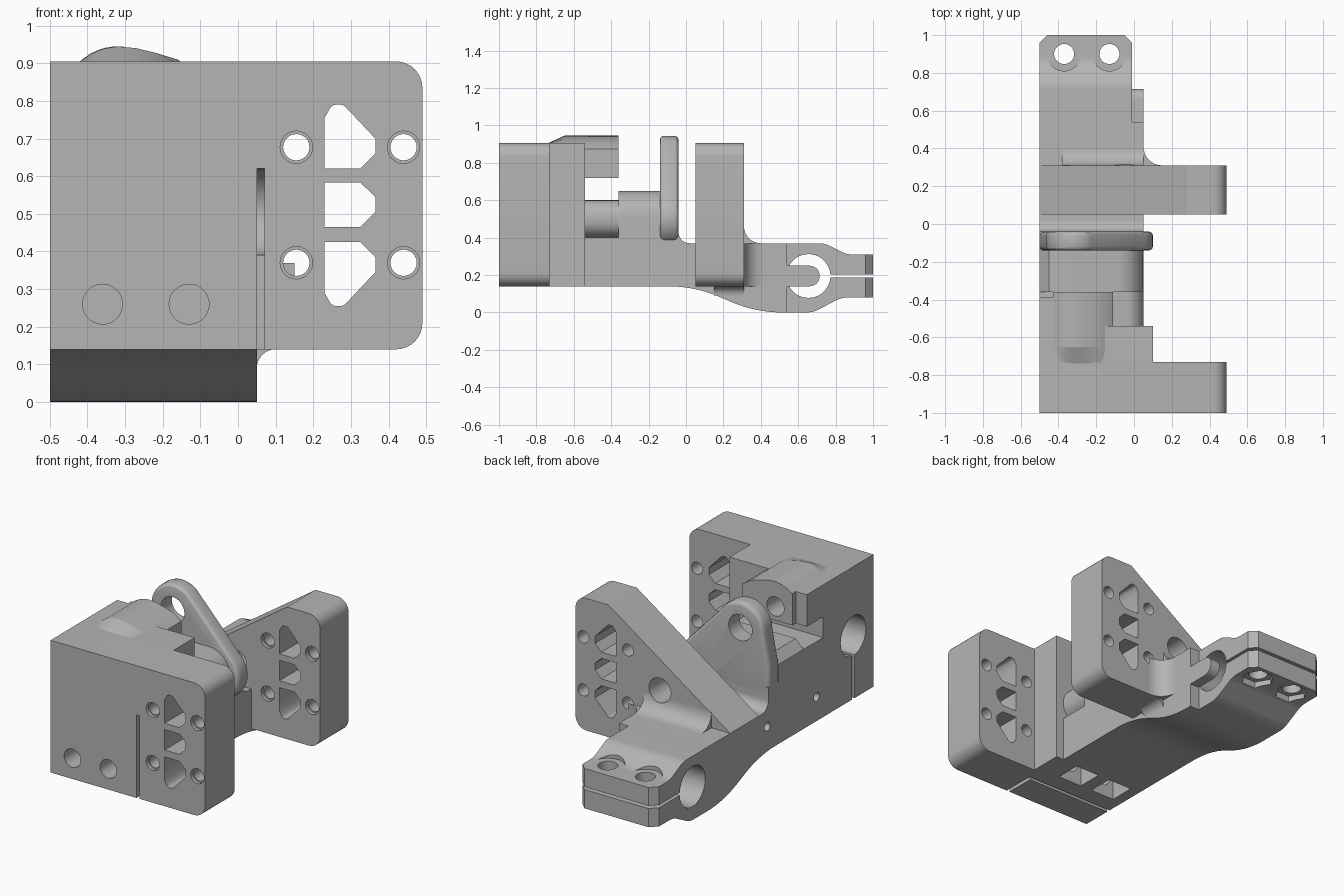
import bpy, bmesh, math
from mathutils import Vector

cube = bpy.data.objects.get("Cube")
if cube:
    bpy.data.objects.remove(cube, do_unlink=True)

grey = bpy.data.materials.new("plain grey")
grey.use_nodes = True
grey.diffuse_color = (0.46, 0.46, 0.46, 1)
grey.node_tree.nodes["Principled BSDF"].inputs["Base Color"].default_value = (0.46, 0.46, 0.46, 1)


def rounded(points, steps=8):
    """Turn (u, v, radius) corners into arcs; (u, v) corners stay sharp."""
    out = []
    for i, p in enumerate(points):
        c = Vector(p[:2])
        if len(p) < 3:
            out.append(c)
            continue
        a = (Vector(points[i - 1][:2]) - c).normalized()
        b = (Vector(points[(i + 1) % len(points)][:2]) - c).normalized()
        half = a.angle(b) / 2
        mid = c + (a + b).normalized() * p[2] / math.sin(half)
        t = p[2] / math.tan(half)
        s, e = c + a * t - mid, c + b * t - mid
        turn = s.angle(e)
        for k in range(steps + 1):
            f = k / steps
            out.append(mid + (s * math.sin((1 - f) * turn) + e * math.sin(f * turn)) / math.sin(turn))
    return out


def circle(u, v, r, n=40, start=0.0, sweep=math.tau):
    return [(u + r * math.cos(start + sweep * k / n), v + r * math.sin(start + sweep * k / n)) for k in range(n)]


def web(u, v, du, dv, n=8):
    """Concave corner fill."""
    arc = [math.pi / 2 * k / n for k in range(n + 1)]
    return [(u, v)] + [(u + du * (1 - math.sin(t)), v + dv * (1 - math.cos(t))) for t in arc]


def rect(u0, u1, v0, v1):
    return [(u0, v0), (u1, v0), (u1, v1), (u0, v1)]


PLACE = {"x": lambda u, v, w: (w, u, v), "y": lambda u, v, w: (u, w, v), "z": lambda u, v, w: (u, v, w)}


def prism(name, points, axis, lo, hi):
    """Extrude a profile along an axis; x uses (y, z), y uses (x, z), z uses (x, y)."""
    bm = bmesh.new()
    pts = rounded(points)
    rings = [[bm.verts.new(PLACE[axis](p[0], p[1], w)) for p in pts] for w in (lo, hi)]
    for ring in rings:
        bm.faces.new(ring)
    for i in range(len(pts)):
        j = (i + 1) % len(pts)
        bm.faces.new((rings[0][i], rings[0][j], rings[1][j], rings[1][i]))
    bmesh.ops.recalc_face_normals(bm, faces=bm.faces)
    mesh = bpy.data.meshes.new(name)
    bm.to_mesh(mesh)
    bm.free()
    mesh.materials.append(grey)
    obj = bpy.data.objects.new(name, mesh)
    bpy.context.scene.collection.objects.link(obj)
    return obj


def apply(obj, mod):
    with bpy.context.temp_override(object=obj, active_object=obj, selected_objects=[obj]):
        bpy.ops.object.modifier_apply(modifier=mod.name)


def cut(targets, points, axis, lo, hi):
    cutter = prism("cutter", points, axis, lo, hi)
    cutter.hide_render = True
    for obj in targets:
        mod = obj.modifiers.new("cut", "BOOLEAN")
        mod.operation, mod.solver, mod.object = "DIFFERENCE", "EXACT", cutter
        apply(obj, mod)
    bpy.data.objects.remove(cutter, do_unlink=True)


# Front block: wide plate and the deeper half behind it
front_plate = prism("front_plate", [(-.5, .14), (.49, .14, .07), (.49, .905, .07), (-.5, .905)], "y", -1, -.73)
front_block = prism("front_block", rect(-.5, .1, .14, .905), "y", -.73, -.54)

# Overhanging knuckle with its ramp
crown = [(-.11, .875), (-.16, .91), (-.22, .928), (-.27, .94), (-.32, .945), (-.36, .938), (-.39, .925), (-.42, .905)]
knuckle = prism("knuckle", [(-.43, .72), (-.11, .72)] + crown + [(-.43, .905)], "y", -.65, -.36)
knuckle_side = prism("knuckle_side", rect(-.5, -.43, .72, .905), "y", -.56, -.39)
ramp = prism("knuckle_ramp", [(-.43, .85), (-.11, .85)] + crown + [(-.43, .905)], "y", -.75, -.65)
for vert in ramp.data.vertices:
    if vert.co.y < -.7:
        vert.co.z = min(vert.co.z, .9)

# Main arm with its wavy underside
arm = prism("main_arm", [(-.54, .14), (.05, .14, .7), (.37, 0, .7), (.54, 0), (.54, .37), (-.04, .37, .06),
                         (-.04, .5), (-.13, .5), (-.13, .4), (-.54, .4)], "x", -.5, .05)
saddle = prism("low_saddle", [(-.5, .3), (-.05, .3), (-.05, .4), (.05, .4, .09), (.05, .6, .09), (-.5, .6)], "y", -.54, -.36)
high_saddle = prism("high_saddle", [(-.5, .3), (.05, .3), (.05, .65, .14), (-.45, .65), (-.5, .6)], "y", -.36, -.13)

# Upright lug
tilt = math.radians(42)
lug_shape = [(-.5, .36), (-.5, .62)]
lug_shape += circle(-.32, .8, .145, 16, math.pi, tilt - math.pi) + circle(-.05, .5, .15, 16, tilt, -math.pi / 2 - tilt)
lug = prism("upright_lug", lug_shape + [(-.05, .35)], "y", -.14, -.04)
bevel = lug.modifiers.new("round", "BEVEL")
bevel.width, bevel.segments, bevel.limit_method = .022, 3, "ANGLE"
bevel.angle_limit = math.radians(50)
apply(lug, bevel)

# Rear plate with its diagonal edge and blending fillets
rear_plate = prism("rear_plate", [(-.5, .14), (.49, .14, .07), (.49, .905, .07), (.28, .905), (-.5, .37)], "y", .05, .31)
rear_fillet = prism("rear_fillet", web(.31, .37, .09, .09), "x", -.38, .05)
prism("side_fillet", web(.05, .31, .1, .1), "z", .14, .37)
prism("under_fillet", web(.05, .14, .05, -.05), "y", .15, .31)

# Rear clamp and the stop tab beside its bore
clamp = prism("rear_clamp", [(.54, 0), (.68, 0, .15), (.83, .08, .15), (1, .08), (1, .31), (.86, .31, .12),
                             (.74, .37, .12), (.54, .37)], "x", -.5, -.01)
prism("stop_tab", [(.53, .14), (.715, .14, .054), (.715, .25, .054), (.53, .25)], "x", -.01, .05)

# Matching screw holes and windows in both plates
MID = .5225
upper = [(.23, .62), (.325, .62), (.365, .66), (.365, .7), (.28, .79, .02), (.25, .79, .02), (.23, .755)]
lower = [(p[0], 2 * MID - p[1], *p[2:]) for p in upper]
middle = [(.23, .465), (.325, .465), (.365, .505), (.365, .545), (.325, .583), (.23, .583)]
plates = [front_plate, rear_plate]
for shape in (upper, middle, lower):
    cut(plates, shape, "y", -1.1, .4)
for x in (.155, .44):
    for z in (.37, .677):
        cut(plates, circle(x, z, .035, 24), "y", -1.1, .4)
        for face in (-1, .05):
            cut(plates, circle(x, z, .043, 24), "y", face - .01, face + .02)

# Front bore, clamp slit, relief slot, screws and nut pockets
front = [front_plate, front_block]
cut(front, circle(-.815, .505, .115), "x", -.6, .07)
cut([front_plate], rect(-.825, -.805, .1, .5), "x", -.6, .07)
cut([front_plate], rect(.05, .07, .1, .62), "y", -1.1, -.805)
for x in (-.36, -.13):
    cut(front, circle(x, .26, .053), "y", -1.1, -.62)
    cut([front_block], rect(x - .077, x + .077, -.7, -.55), "z", .1, .33)

# Holes through knuckle, lug and rear plate
cut([front_block, knuckle], circle(-.32, .8, .055), "y", -.62, -.3)
cut([lug], circle(-.32, .8, .075), "y", -.3, 0)
cut([saddle, high_saddle, arm, lug, rear_plate, rear_fillet], circle(-.05, .5, .07), "y", -.5, .45)
for y in (-.48, -.03):
    cut([arm], circle(y, .28, .025, 24), "x", -.6, -.2)

# Rear clamp bore, slit, screws with nut recesses, and chamfered corners
cut([clamp, arm], circle(.655, .195, .117), "x", -.6, .1)
cut([clamp], rect(.7, 1.1, .188, .204), "x", -.6, .1)
for x in (-.37, -.13):
    cut([clamp], circle(x, .9, .053), "z", -.1, .5)
    cut([clamp], circle(x, .9, .09, 6), "z", -.1, .11)
    cut([clamp], circle(x, .9, .09), "z", .311, .5)
for x, side in ((-.5, 1), (-.01, -1)):
    cut([clamp], [(x - side * .01, .95), (x + side * .05, 1.01), (x - side * .01, 1.01)], "z", -.1, .5)

# Smooth the curved surfaces, keep the edges crisp
bpy.ops.object.select_all(action="DESELECT")
for obj in bpy.context.scene.objects:
    if obj.type == "MESH":
        obj.select_set(True)
        bpy.context.view_layer.objects.active = obj
bpy.ops.object.shade_smooth_by_angle(angle=math.radians(30))
